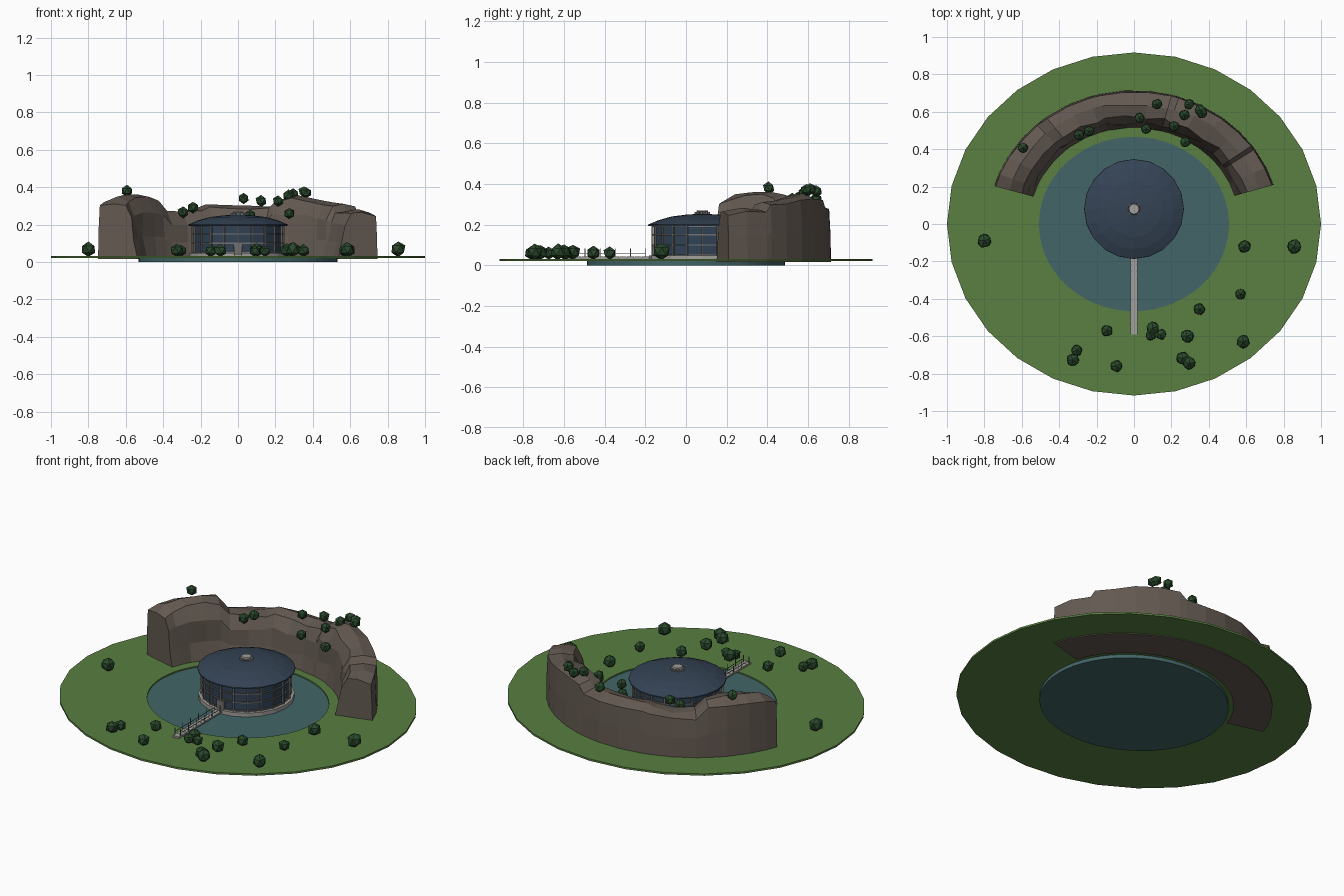
import bpy, bmesh, math, random
from mathutils import Matrix, Vector

random.seed(4)
if "Cube" in bpy.data.objects:
    bpy.data.objects.remove(bpy.data.objects["Cube"])

SQUASH = 0.917          # the island is slightly oval
HUB = Vector((0, 0.08, 0))


def material(name, r, g, b):
    m = bpy.data.materials.new(name)
    m.use_nodes = True
    m.diffuse_color = (r, g, b, 1)
    bsdf = next(n for n in m.node_tree.nodes if n.type == 'BSDF_PRINCIPLED')
    bsdf.inputs["Base Color"].default_value = (r, g, b, 1)
    bsdf.inputs["Roughness"].default_value = 0.9
    return m


grass = material("grass green", 0.10, 0.215, 0.052)
water = material("lake teal", 0.055, 0.13, 0.135)
rock = material("brown rock", 0.125, 0.10, 0.083)
leaf = material("dark leaf green", 0.022, 0.066, 0.024)
roof_blue = material("slate blue roof", 0.035, 0.056, 0.09)
glass = material("dark blue glass", 0.03, 0.055, 0.09)
stone = material("pale grey stone", 0.36, 0.35, 0.33)
metal = material("grey metal", 0.17, 0.165, 0.16)


def finish(bm, name, mat):
    bmesh.ops.recalc_face_normals(bm, faces=bm.faces)
    mesh = bpy.data.meshes.new(name)
    bm.to_mesh(mesh)
    bm.free()
    mesh.materials.append(mat)
    ob = bpy.data.objects.new(name, mesh)
    bpy.context.collection.objects.link(ob)
    return ob


def lathe(name, mat, profile, sides, centre=(0, 0, 0), squash=1, loop=False, coarse=None):
    """Spin a profile of (radius, z); 'coarse' radii keep only half the corners."""
    bm = bmesh.new()
    rings = []
    for r, z in profile:
        ring = []
        for i in range(sides):
            a = math.tau * i / sides
            k = r * math.cos(math.tau / sides) if r == coarse and i % 2 else r
            ring.append(bm.verts.new((centre[0] + k * math.cos(a),
                                      centre[1] + k * math.sin(a) * squash, z)))
        rings.append(ring)
    pairs = list(zip(rings, rings[1:]))
    if loop:
        pairs.append((rings[-1], rings[0]))
    else:
        bm.faces.new(rings[0])
        bm.faces.new(rings[-1])
    for lo, hi in pairs:
        for i in range(sides):
            j = (i + 1) % sides
            bm.faces.new((lo[i], lo[j], hi[j], hi[i]))
    return finish(bm, name, mat)


def add_box(bm, centre, size, angle=0):
    mat = (Matrix.Translation(centre) @ Matrix.Rotation(angle, 4, 'Z')
           @ Matrix.Diagonal((*size, 1)))
    bmesh.ops.create_cube(bm, size=1, matrix=mat)


# Island with a lake hole, and the lake basin beneath
lathe("ground", grass, [(0.508, 0.021), (1, 0.021), (1, 0.032), (0.508, 0.032)],
      56, squash=SQUASH, loop=True, coarse=1)
lathe("lake", water, [(0.532, 0), (0.532, 0.024)], 56, squash=SQUASH)

# Curved cliff: a rough section swept round the back of the lake
SECTION = [(0.78, 0), (0.778, 0.5), (0.772, 0.93), (0.70, 1.0),
           (0.625, 0.96), (0.592, 0.72), (0.578, 0.35), (0.56, 0)]
STATIONS = [(17, .27), (25, .28), (34, .28), (36, .315), (44, .325), (53, .345),
            (63, .35), (72, .34), (75, .305), (84, .295), (94, .30), (104, .31),
            (108, .285), (117, .275), (127, .28), (132, .35), (140, .365),
            (150, .365), (158, .345), (163.5, .32)]
FOOT = 0.016
bm = bmesh.new()
slices = []
for deg, top in STATIONS:
    ring = []
    for k, (r, f) in enumerate(SECTION):
        a = math.radians(deg)
        if 0 < f:
            r += random.uniform(-0.012, 0.012) * (0.2 if k < 3 else 1)
            f *= random.uniform(0.96, 1.02)
        ring.append(bm.verts.new((r * math.cos(a), r * math.sin(a) * SQUASH,
                                  FOOT + f * (top - FOOT))))
    slices.append(ring)
for p, q in zip(slices, slices[1:]):
    for i in range(len(SECTION)):
        j = (i + 1) % len(SECTION)
        bm.faces.new((p[i], p[j], q[j], q[i]))
bm.faces.new(slices[0])
bm.faces.new(slices[-1])
finish(bm, "cliff", rock)

# Round pavilion: plinth, glass drum, frame, domed roof and vent
lathe("plinth", stone, [(0.262, 0.02), (0.262, 0.047)], 20, HUB)
lathe("glass_drum", glass, [(0.238, 0.045), (0.238, 0.2)], 20, HUB)
for n, z in enumerate((0.05, 0.10, 0.15, 0.192)):
    lathe(f"frame_ring_{n + 1}", metal, [(0.235, z - 0.003), (0.245, z - 0.003),
          (0.245, z + 0.003), (0.235, z + 0.003)], 20, HUB, loop=True)
bm = bmesh.new()
for i in range(20):
    a = math.tau * i / 20
    add_box(bm, HUB + Vector((0.244 * math.cos(a), 0.244 * math.sin(a), 0.12)),
            (0.009, 0.009, 0.155), a)
finish(bm, "frame_columns", metal)
lathe("roof", roof_blue, [(0.24, 0.192), (0.267, 0.194), (0.266, 0.2), (0.215, 0.222),
      (0.15, 0.24), (0.08, 0.249), (0.03, 0.252)], 20, HUB)
lathe("roof_vent", stone, [(0.022, 0.25), (0.022, 0.262), (0.03, 0.264), (0.026, 0.27)],
      16, HUB)
bm = bmesh.new()
for i in range(16):
    a = math.tau * i / 16
    add_box(bm, HUB + Vector((0.032 * math.cos(a), 0.032 * math.sin(a), 0.256)),
            (0.014, 0.005, 0.01), a)
finish(bm, "vent_fins", stone)

# Entrance door facing the bridge
bm = bmesh.new()
add_box(bm, (0, HUB.y - 0.243, 0.07), (0.05, 0.01, 0.05))
finish(bm, "door", metal)

# Footbridge of planks with thin railings
planks, rails = bmesh.new(), bmesh.new()
START, LENGTH, COUNT = -0.18, 0.41, 11
step = LENGTH / COUNT
for i in range(COUNT):
    add_box(planks, (0, START - (i + 0.5) * step, 0.038), (0.04, step * 0.95, 0.01))
for side in (-0.019, 0.019):
    for i in range(0, COUNT, 2):
        add_box(rails, (side, START - (i + 0.5) * step, 0.06), (0.003, 0.003, 0.045))
    add_box(rails, (side, START - LENGTH / 2, 0.06), (0.002, LENGTH * 0.9, 0.003))
add_box(planks, (0, START - LENGTH / 2, 0.033), (0.034, LENGTH, 0.004))
finish(planks, "bridge_deck", stone)
finish(rails, "bridge_rails", metal)

# Shrubs on the lawn (x, y, radius) and on the cliff (x, y, z)
LAWN = [(-.80, -.09, .04), (.59, -.12, .036), (.857, -.12, .042), (.57, -.375, .031),
        (.35, -.455, .033), (-.145, -.57, .033), (.10, -.557, .037), (.09, -.595, .03),
        (.145, -.59, .03), (.285, -.60, .037), (.583, -.63, .039), (-.305, -.675, .032),
        (-.327, -.727, .035), (-.095, -.76, .034), (.26, -.717, .036), (.295, -.745, .038)]
CLIFF = [(-.593, .406, .38), (-.293, .475, .265), (-.24, .497, .29), (.03, .567, .34),
         (.123, .64, .325), (.295, .64, .365), (.353, .61, .375), (.27, .583, .355),
         (.364, .593, .37), (.064, .508, .25), (.215, .523, .325), (.273, .438, .26)]


def shrub(name, x, y, z, r):
    bm = bmesh.new()
    bmesh.ops.create_icosphere(bm, subdivisions=1, radius=r)
    for v in bm.verts:
        v.co *= random.uniform(0.95, 1.1)
    turn = Matrix.Rotation(random.uniform(0, math.tau), 4, 'Z')
    bmesh.ops.transform(bm, matrix=Matrix.Translation((x, y, z)) @ turn, verts=bm.verts)
    finish(bm, name, leaf)


for n, (x, y, r) in enumerate(LAWN):
    shrub(f"lawn_shrub_{n + 1}", x, y, 0.03 + r * 0.93, r)
for n, (x, y, z) in enumerate(CLIFF):
    shrub(f"cliff_shrub_{n + 1}", x, y, z, 0.03)
